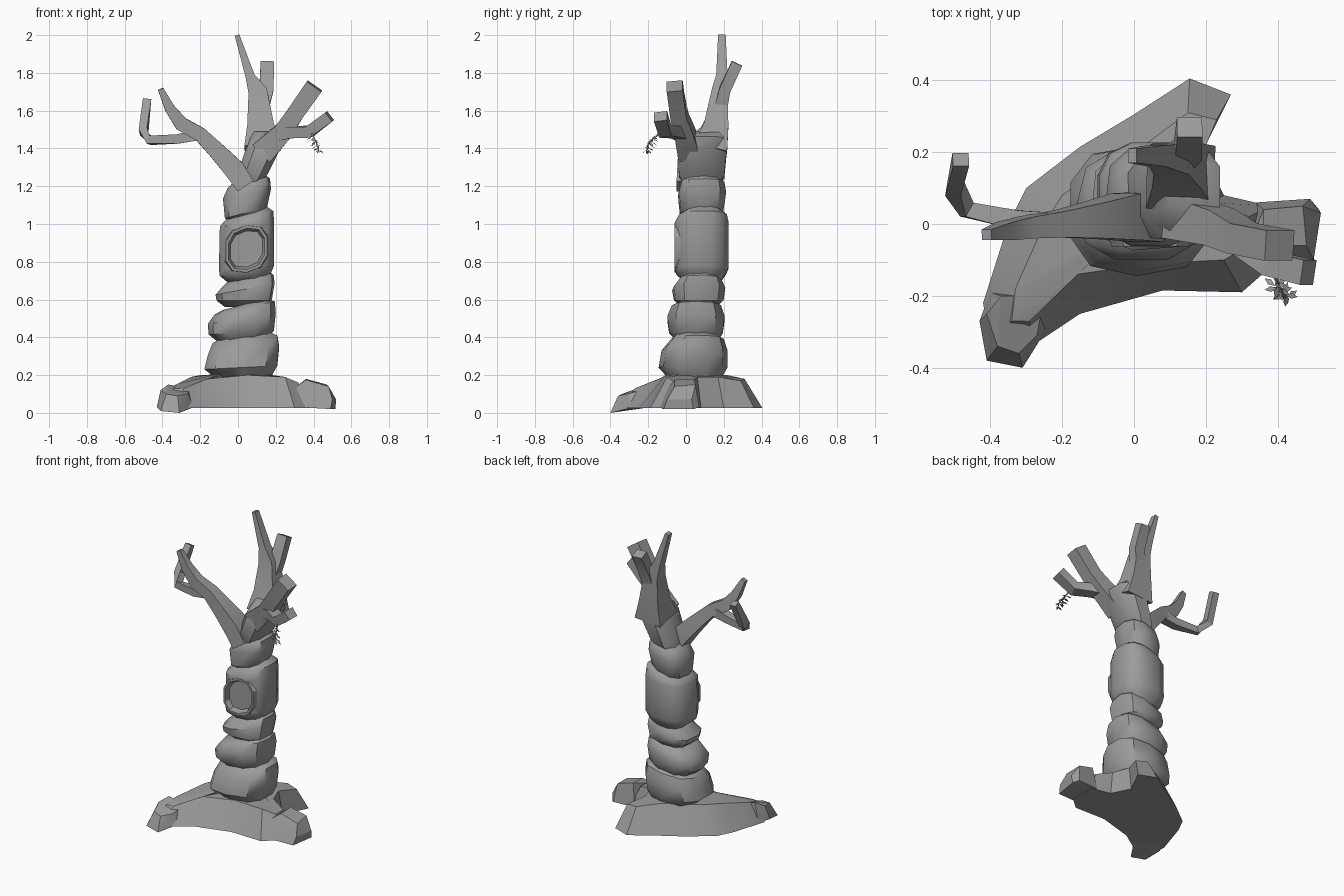
import bpy, bmesh, math, random
from mathutils import Vector

random.seed(4)
bark = bpy.data.materials.new("bark grey")
bark.diffuse_color = (0.33, 0.33, 0.33, 1)


def finish(name, bm, angle=35):
    bmesh.ops.recalc_face_normals(bm, faces=bm.faces)
    mesh = bpy.data.meshes.new(name)
    bm.to_mesh(mesh)
    bm.free()
    mesh.materials.append(bark)
    ob = bpy.data.objects.new(name, mesh)
    bpy.context.collection.objects.link(ob)
    bpy.ops.object.select_all(action='DESELECT')
    bpy.context.view_layer.objects.active = ob
    ob.select_set(True)
    if angle:
        bpy.ops.object.shade_smooth_by_angle(angle=math.radians(angle))
    return ob


def loft(name, rings, angle=35):
    """Skin a list of closed rings and cap both ends."""
    bm = bmesh.new()
    loops = [[bm.verts.new(p) for p in ring] for ring in rings]
    n = len(loops[0])
    for a, b in zip(loops, loops[1:]):
        for i in range(n):
            j = (i + 1) % n
            bm.faces.new((a[i], a[j], b[j], b[i]))
    bm.faces.new(loops[0][::-1])
    bm.faces.new(loops[-1])
    return finish(name, bm, angle)


def hull(name, points):
    bm = bmesh.new()
    for p in points:
        bm.verts.new(p)
    bmesh.ops.convex_hull(bm, input=bm.verts)
    loose = [v for v in bm.verts if not v.link_faces]
    bmesh.ops.delete(bm, geom=loose, context='VERTS')
    return finish(name, bm, 20)


def segment(name, rows, n=10, turn=0.3):
    """Bulging trunk block; rows are z, x0, x1, y0, y1, tilt."""
    rings = []
    for z, x0, x1, y0, y1, tilt in rows:
        ring = []
        for i in range(n):
            a = turn + 2 * math.pi * i / n
            c, s = [math.copysign(abs(t) ** 0.75, t) for t in (math.cos(a), math.sin(a))]
            ring.append(((x0 + x1) / 2 + c * (x1 - x0) / 2,
                         (y0 + y1) / 2 + s * (y1 - y0) / 2, z + tilt * c))
        rings.append(ring)
    return loft(name, rings, 40)


def branch(name, rows, n=4):
    """Faceted limb; rows are x, y, z, width, depth."""
    pts = [Vector(r[:3]) for r in rows]
    rings = []
    for i, r in enumerate(rows):
        d = Vector()
        if i:
            d += (pts[i] - pts[i - 1]).normalized()
        if i < len(pts) - 1:
            d += (pts[i + 1] - pts[i]).normalized()
        d.normalize()
        v = (Vector((0, 1, 0)) - d * d.y).normalized()
        u = v.cross(d)
        k = 1 / math.cos(math.pi / n) / 2
        rings.append([pts[i] + u * r[3] * k * math.cos(a) + v * r[4] * k * math.sin(a)
                      for a in [math.pi * (2 * j + 1) / n for j in range(n)]])
    return loft(name, rings, 30)


# Root mound: base x, y, then shoulder x, y, z
mound = [
    (.27, .36, .23, .29, .17), (.155, .405, .15, .31, .18), (0, .305, .03, .22, .20),
    (-.15, .215, -.10, .15, .20), (-.30, .10, -.20, .08, .20), (-.35, 0, -.25, 0, .19),
    (-.42, -.22, -.33, -.18, .15), (-.40, -.33, -.34, -.27, .13), (-.30, -.35, -.29, -.27, .13),
    (-.15, -.25, -.16, -.14, .18), (.08, -.185, .05, -.11, .20), (.30, -.19, .25, -.10, .19),
    (.38, -.12, .32, -.06, .16), (.38, .05, .32, .02, .16), (.25, .08, .22, .06, .19),
    (.19, .20, .18, .17, .19)]
loft("root_mound", [
    [(p[0], p[1], .025) for p in mound],
    [(p[2], p[3], p[4]) for p in mound],
    [(.03 + (p[2] - .03) * .4, .04 + (p[3] - .04) * .4, .205) for p in mound]], 30)

# Root ends
hull("left_root_end", [
    (-.43, -.27, .03), (-.41, -.38, .01), (-.31, -.40, 0), (-.235, -.28, .03), (-.27, -.2, .03),
    (-.40, -.19, .03), (-.37, -.20, .15), (-.25, -.20, .13), (-.27, -.31, .10),
    (-.32, -.36, .09), (-.38, -.34, .10), (-.41, -.25, .12)])
hull("right_root_end", [
    (.33, -.14, .03), (.49, -.12, .02), (.515, .04, .02), (.49, .07, .03), (.34, .06, .03),
    (.31, -.09, .14), (.36, -.06, .175), (.36, .04, .18), (.47, .05, .15), (.48, -.06, .14),
    (.52, .03, .07), (.50, -.10, .07)])

# Stacked trunk blocks
segment("trunk_base", [
    (.19, -.13, .18, -.10, .19, 0), (.24, -.185, .215, -.145, .22, .01),
    (.33, -.165, .225, -.13, .22, .02), (.39, -.14, .215, -.08, .20, .02),
    (.415, -.09, .16, -.05, .16, .02)])
segment("trunk_second", [
    (.38, -.10, .15, -.05, .17, .01), (.425, -.155, .19, -.095, .20, .01),
    (.50, -.16, .20, -.105, .21, .03), (.555, -.125, .195, -.08, .19, .035),
    (.575, -.08, .15, -.04, .16, .03)], turn=0)
segment("trunk_third", [
    (.56, -.07, .13, -.02, .16, 0), (.595, -.115, .18, -.065, .20, 0),
    (.655, -.12, .195, -.075, .21, .03), (.695, -.09, .19, -.04, .19, .035),
    (.73, -.05, .15, 0, .17, .03)], turn=.15)
hollow_block = segment("hollow_block", [
    (.685, -.05, .14, 0, .18, 0), (.735, -.10, .18, -.055, .215, .01),
    (.77, -.105, .195, -.065, .23, .01), (1.0, -.10, .195, -.065, .23, .015),
    (1.04, -.08, .19, -.04, .22, .03), (1.075, -.02, .15, .01, .18, .02)], n=12, turn=math.pi / 12)
segment("trunk_neck", [
    (1.02, -.03, .13, .01, .17, .02), (1.06, -.07, .155, -.035, .20, .03),
    (1.16, -.08, .175, -.045, .215, .025), (1.215, -.055, .17, -.03, .205, .025),
    (1.245, -.02, .14, 0, .17, .02)], turn=.1)
segment("trunk_fork", [
    (1.19, -.03, .12, -.01, .17, .01), (1.25, -.02, .165, -.045, .21, .02),
    (1.40, .03, .24, -.05, .225, .02), (1.445, .05, .245, -.03, .225, .02),
    (1.49, .07, .20, .05, .215, 0)], n=8, turn=math.pi / 8)


# Knot hole: flared opening with a recessed back
def hole_ring(y, rx, rz):
    out = []
    for i in range(10):
        a = math.pi * (i + .5) / 5
        c, s = [math.copysign(abs(t) ** .8, t) for t in (math.cos(a), math.sin(a))]
        out.append((.045 + rx * c, y, .868 + rz * s + .015 * c))
    return out


cutter = loft("hole_cutter", [hole_ring(-.2, .12, .13), hole_ring(-.07, .12, .13),
                              hole_ring(-.035, .10, .11), hole_ring(.07, .08, .085)], 0)
cut = hollow_block.modifiers.new("hole", 'BOOLEAN')
cut.object = cutter
cut.operation = 'DIFFERENCE'
cut.solver = 'EXACT'
bpy.context.view_layer.objects.active = hollow_block
bpy.ops.object.modifier_apply(modifier=cut.name)
bpy.data.objects.remove(cutter)

# Raised lip around the knot hole
loft("hole_lip", [hole_ring(-.03, .122, .132), hole_ring(-.062, .113, .124),
                  hole_ring(-.062, .10, .11), hole_ring(-.02, .085, .092),
                  hole_ring(.06, .078, .085)], 30)

# Tall rear limb and its side shoot
branch("tall_limb", [(.13, .13, 1.40, .19, .18), (.12, .16, 1.52, .14, .13),
                     (.105, .18, 1.70, .10, .085), (.065, .19, 1.78, .05, .06),
                     (-.005, .19, 2.0, .025, .04)])
branch("rear_shoot", [(.12, .18, 1.60, .08, .07), (.15, .205, 1.71, .075, .06),
                      (.155, .27, 1.85, .07, .06)])

# Right limb, fork and hanging sprig
branch("right_limb", [(.13, .02, 1.38, .13, .12), (.24, -.01, 1.49, .10, .10),
                      (.30, -.04, 1.58, .09, .085), (.405, -.06, 1.73, .095, .085)])
branch("right_fork", [(.20, -.01, 1.47, .06, .08), (.29, -.05, 1.485, .06, .07),
                      (.38, -.11, 1.49, .06, .07), (.485, -.135, 1.57, .06, .07)])
branch("sprig_stem", [(.39, -.14, 1.48, .008, .008), (.415, -.20, 1.43, .006, .006),
                      (.43, -.21, 1.38, .004, .004)])
bm = bmesh.new()
for i in range(18):
    t = i / 17
    base = Vector((.39 + .04 * t, -.17 - .035 * t, 1.465 - .075 * t))
    a = i * 2.4
    out = Vector((math.cos(a), .8 * math.sin(a), -.3 - random.random() * .4)).normalized()
    side = out.cross(Vector((0, 0, 1))).normalized() * .008
    mid, tip = base + out * .02, base + out * .038
    bm.faces.new([bm.verts.new(p) for p in (base, mid + side, tip, mid - side)])
finish("sprig_leaves", bm, 0)

# Left limb and its two forks
branch("left_limb", [(.04, .02, 1.20, .10, .14), (-.02, .02, 1.29, .11, .13),
                     (-.11, .01, 1.385, .09, .10), (-.20, 0, 1.475, .075, .075),
                     (-.30, -.01, 1.53, .075, .06), (-.36, -.02, 1.61, .055, .05),
                     (-.41, -.03, 1.715, .03, .03)])
branch("left_fork", [(-.20, 0, 1.475, .06, .06), (-.32, .01, 1.45, .05, .055),
                     (-.465, .04, 1.443, .045, .045), (-.50, .10, 1.49, .045, .055),
                     (-.482, .18, 1.655, .045, .04)])
